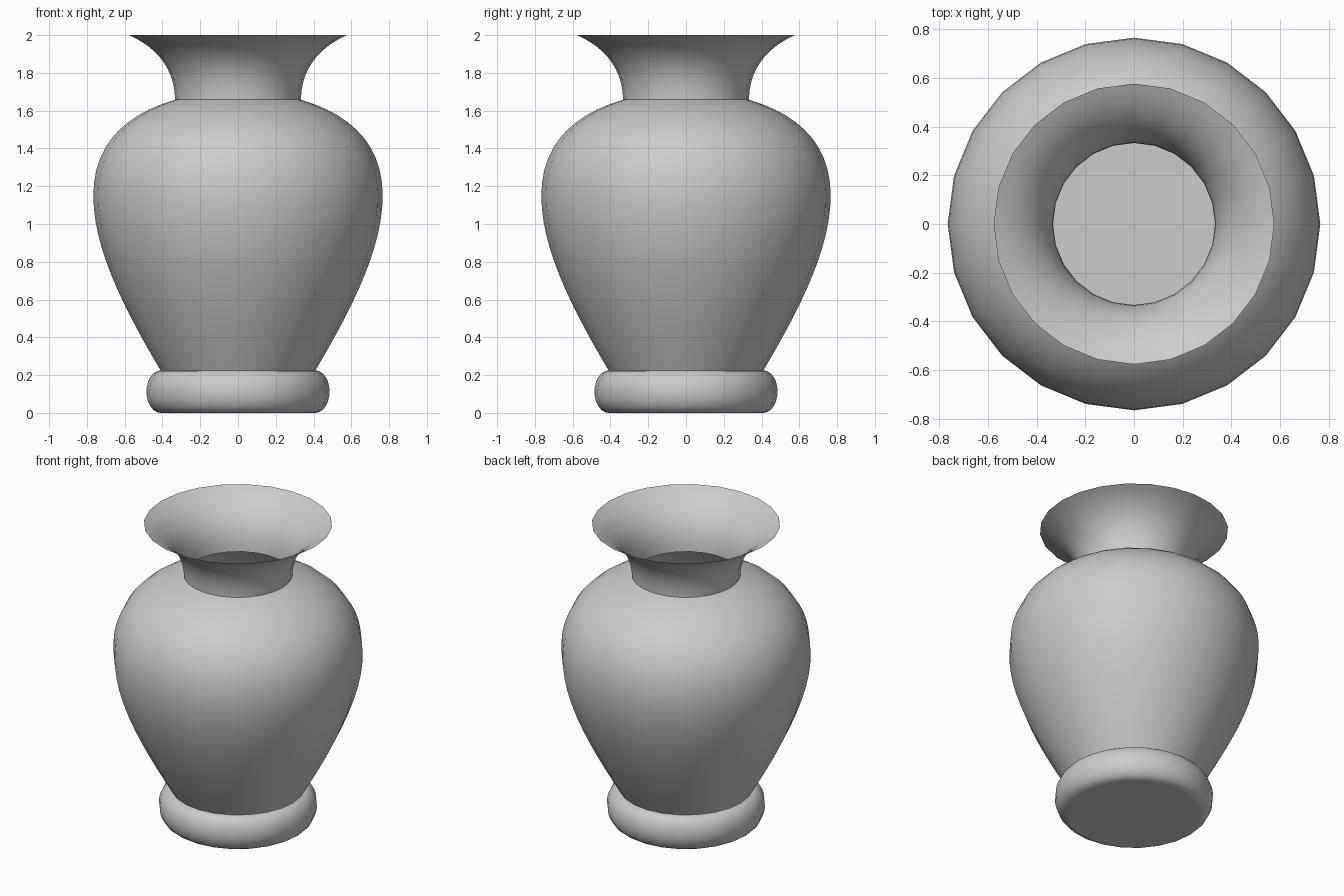
import bpy
import bmesh
from math import sin, cos, pi
from mathutils import Vector
from mathutils.geometry import interpolate_bezier

SIDES = 24

cube = bpy.data.objects.get("Cube")
if cube:
    bpy.data.objects.remove(cube, do_unlink=True)

# One plain grey clay
clay = bpy.data.materials.new("grey clay")
clay.use_nodes = True
clay.diffuse_color = (0.6, 0.6, 0.6, 1)
clay.node_tree.nodes["Principled BSDF"].inputs["Base Color"].default_value = (0.6, 0.6, 0.6, 1)


def curve(p0, p1, p2, p3, steps):
    """Points (radius, height) along a Bezier segment."""
    pts = [Vector((r, z, 0)) for r, z in (p0, p1, p2, p3)]
    return [(p.x, p.y) for p in interpolate_bezier(*pts, steps)]


def lathe(name, profile, floor=False):
    """Turn a bottom-to-top profile around z, with an optional flat floor."""
    bm = bmesh.new()
    rings = [[bm.verts.new((r * cos(2 * pi * i / SIDES), r * sin(2 * pi * i / SIDES), z))
              for i in range(SIDES)] for r, z in profile]
    for low, high in zip(rings, rings[1:]):
        for i in range(SIDES):
            j = (i + 1) % SIDES
            bm.faces.new((low[i], low[j], high[j], high[i])).smooth = True
    if floor:
        bm.faces.new(rings[0][::-1]).smooth = False
    mesh = bpy.data.meshes.new(name)
    bm.to_mesh(mesh)
    bm.free()
    mesh.materials.append(clay)
    obj = bpy.data.objects.new(name, mesh)
    bpy.context.collection.objects.link(obj)
    return obj


# Rounded foot ring with the flat base
foot = [(0.41 + 0.075 * cos(a), 0.1125 + 0.1125 * sin(a))
        for a in (-pi / 2 + pi * k / 12 for k in range(13))]
lathe("foot", foot, floor=True)

# Belly rising to its widest point, then the shoulder
belly = curve((0.41, 0.225), (0.59, 0.53), (0.766, 0.86), (0.766, 1.15), 14)
shoulder = curve((0.766, 1.15), (0.766, 1.42), (0.60, 1.58), (0.333, 1.658), 12)
lathe("body", belly + shoulder[1:])

# Thin flared neck, open at the top
lathe("neck", curve((0.333, 1.658), (0.335, 1.83), (0.44, 1.94), (0.577, 2.0), 12))
